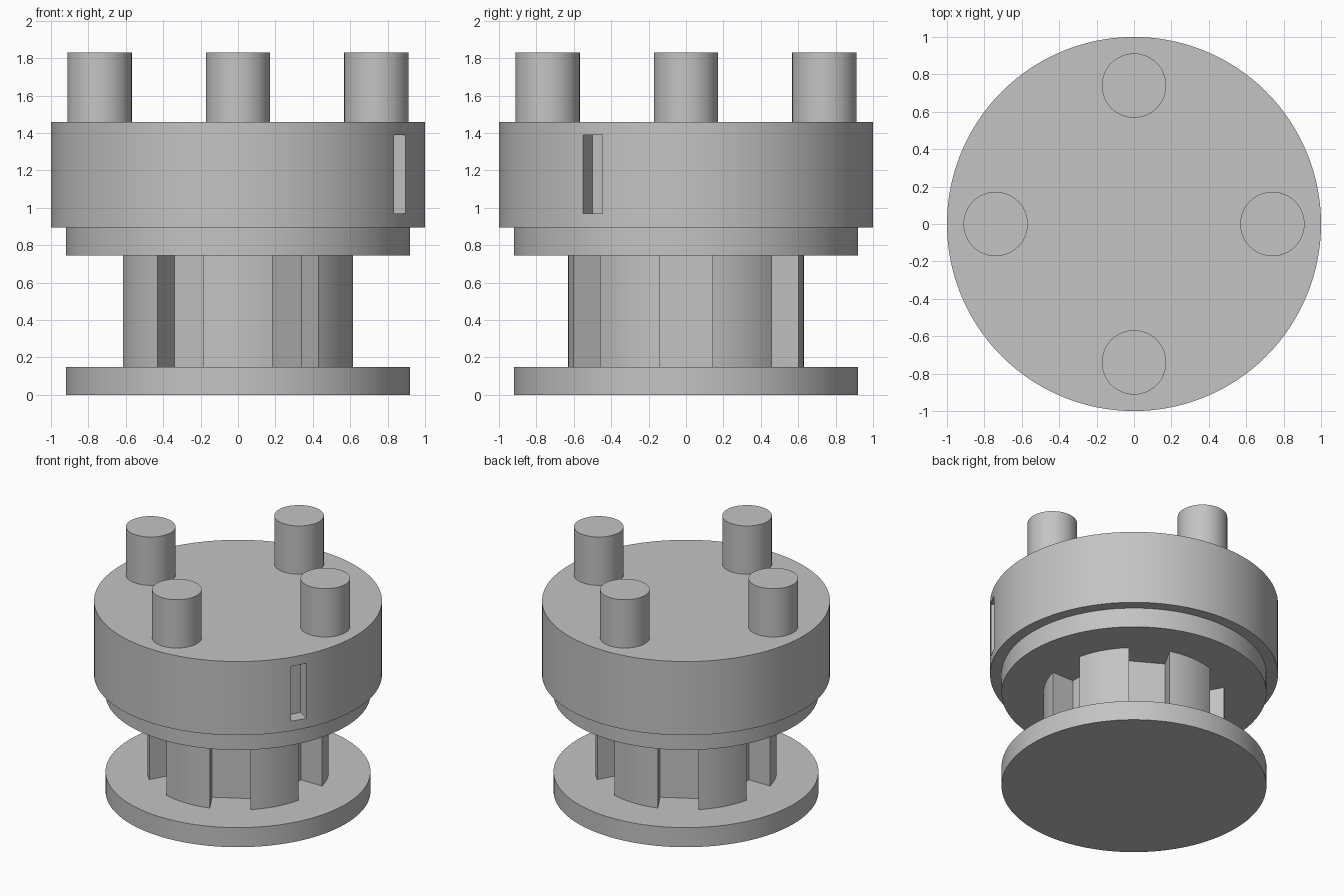
import bpy
import bmesh
from math import sin, cos, asin, pi, radians
from mathutils import Matrix

cube = bpy.data.objects.get("Cube")
if cube:
    bpy.data.objects.remove(cube, do_unlink=True)

# One plain grey for the whole model
grey = bpy.data.materials.new("plain_grey")
grey.use_nodes = True
colour = (0.55, 0.55, 0.55, 1)
grey.diffuse_color = colour
grey.node_tree.nodes["Principled BSDF"].inputs["Base Color"].default_value = colour


def finish(obj):
    bpy.ops.object.select_all(action='DESELECT')
    obj.select_set(True)
    bpy.context.view_layer.objects.active = obj
    bpy.ops.object.shade_smooth_by_angle(angle=radians(30))


def prism(name, outline, z0, z1):
    """Extrude a flat outline from z0 up to z1."""
    bm = bmesh.new()
    face = bm.faces.new([bm.verts.new((x, y, z0)) for x, y in outline])
    top = bmesh.ops.extrude_face_region(bm, geom=[face])["geom"]
    verts = [v for v in top if isinstance(v, bmesh.types.BMVert)]
    bmesh.ops.translate(bm, verts=verts, vec=(0, 0, z1 - z0))
    bmesh.ops.recalc_face_normals(bm, faces=bm.faces[:])
    mesh = bpy.data.meshes.new(name)
    bm.to_mesh(mesh)
    bm.free()
    mesh.materials.append(grey)
    obj = bpy.data.objects.new(name, mesh)
    bpy.context.collection.objects.link(obj)
    finish(obj)
    return obj


def disc(name, radius, z0, z1, x=0, y=0, sides=128):
    angles = [2 * pi * i / sides for i in range(sides)]
    return prism(name, [(x + radius * cos(a), y + radius * sin(a)) for a in angles], z0, z1)


# Stacked discs
disc("base_plate", 0.92, 0, 0.15)
disc("lower_flange", 0.92, 0.745, 0.895)
housing = disc("housing", 1, 0.895, 1.46)

# Core with six flat-bottomed, parallel-sided grooves
radius, half_groove, floor = 0.63, 0.142, 0.434
half_angle = asin(half_groove / radius)
steps = 10
outline = []
for i in range(6):
    a = i * pi / 3
    for side in (-half_groove, half_groove):
        outline.append((floor * cos(a) - side * sin(a), floor * sin(a) + side * cos(a)))
    for k in range(steps + 1):
        t = a + half_angle + (pi / 3 - 2 * half_angle) * k / steps
        outline.append((radius * cos(t), radius * sin(t)))
prism("grooved_core", outline, 0.15, 0.745)

# Four pins on top
for i, side in enumerate(("left", "back", "right", "front")):
    a = i * pi / 2
    disc(side + "_pin", 0.172, 1.46, 1.83, 0.74 * cos(a), 0.74 * sin(a), 64)

# Shallow upright slot in the side of the housing
cutter = prism("slot_cutter", [(0.896, -0.061), (1.1, -0.061), (1.1, 0.061), (0.896, 0.061)], 0.97, 1.39)
cutter.data.transform(Matrix.Rotation(radians(-30), 4, 'Z'))
cut = housing.modifiers.new("slot", 'BOOLEAN')
cut.operation = 'DIFFERENCE'
cut.solver = 'EXACT'
cut.object = cutter
bpy.ops.object.select_all(action='DESELECT')
housing.select_set(True)
bpy.context.view_layer.objects.active = housing
bpy.ops.object.modifier_apply(modifier=cut.name)
bpy.data.objects.remove(cutter, do_unlink=True)
finish(housing)
